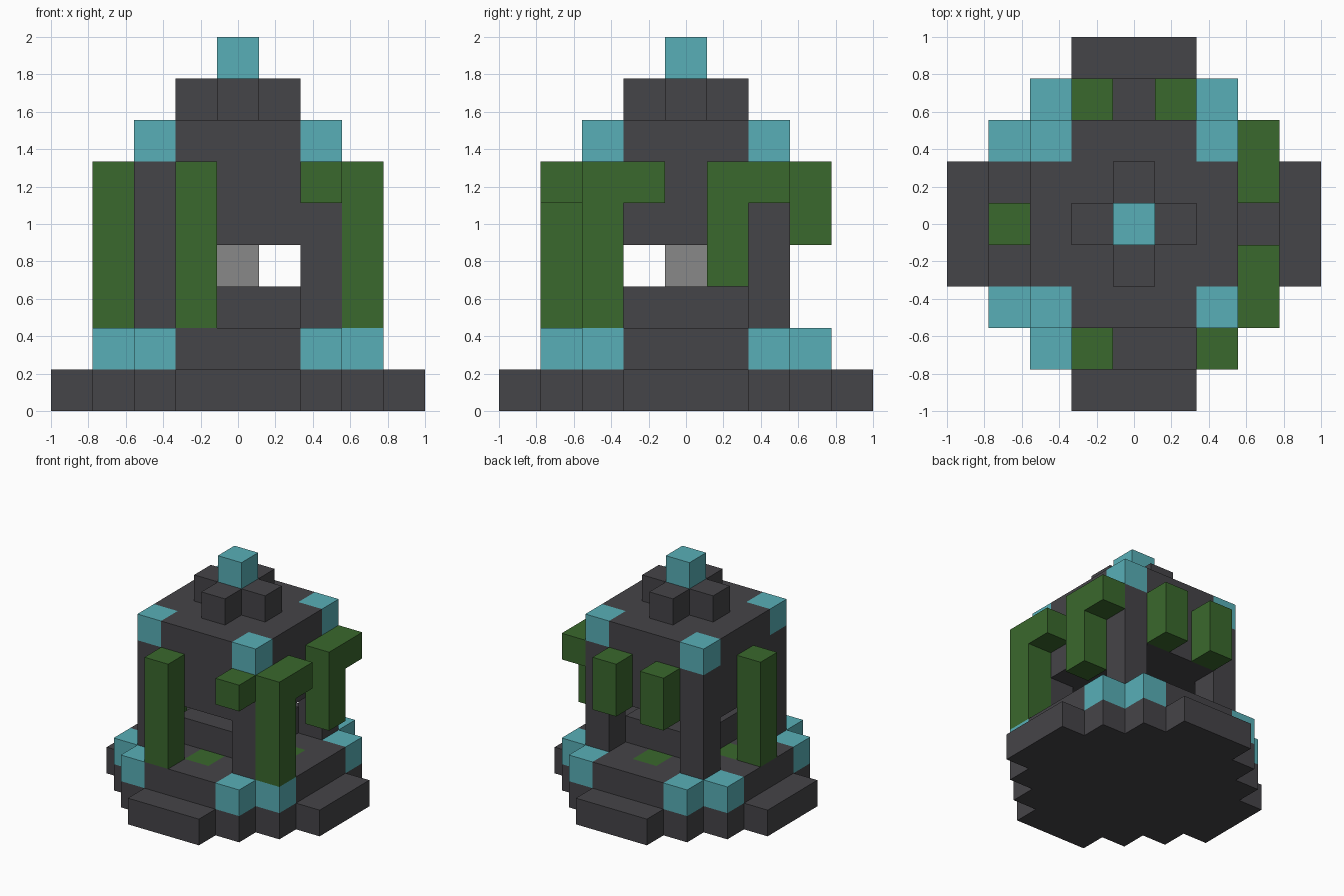
import bpy
import bmesh
from mathutils import Vector

U = 2 / 9  # size of one block

cube = bpy.data.objects.get("Cube")
if cube:
    bpy.data.objects.remove(cube, do_unlink=True)


def material(name, r, g, b):
    mat = bpy.data.materials.new(name)
    mat.use_nodes = True
    mat.diffuse_color = (r, g, b, 1)
    mat.node_tree.nodes["Principled BSDF"].inputs["Base Color"].default_value = (r, g, b, 1)
    return mat


stone = material("dark stone", 0.060, 0.058, 0.065)
trim = material("teal trim", 0.098, 0.429, 0.474)
vine = material("vine green", 0.042, 0.138, 0.026)
grey = material("core grey", 0.246, 0.246, 0.246)


def block(x, y, z):
    """Set of block cells; each argument is an index or an inclusive (low, high) pair."""
    spans = [range(a[0], a[1] + 1) if isinstance(a, tuple) else (a,) for a in (x, y, z)]
    return {(i, j, k) for i in spans[0] for j in spans[1] for k in spans[2]}


def four(x, y, z):
    """Cells mirrored into all four corners."""
    return {c for sx in (-1, 1) for sy in (-1, 1) for c in block(sx * x, sy * y, z)}


def part(name, mat, cells):
    """Outer shell of a group of blocks as one mesh object."""
    bm = bmesh.new()
    corners = {}

    def vert(p):
        key = tuple(round(2 * c) for c in p)
        if key not in corners:
            corners[key] = bm.verts.new((p.x * U, p.y * U, (p.z + 0.5) * U))
        return corners[key]

    for cell in sorted(cells):
        centre = Vector(cell)
        for axis in range(3):
            for sign in (-1, 1):
                n = Vector((0, 0, 0))
                n[axis] = sign
                if tuple(int(c) for c in centre + n) in cells:
                    continue
                a = Vector((0, 0, 0))
                a[(axis + 1) % 3] = 1
                b = n.cross(a)
                ring = [-a - b, a - b, a + b, b - a]
                bm.faces.new([vert(centre + (n + r) / 2) for r in ring])
    mesh = bpy.data.meshes.new(name)
    bm.to_mesh(mesh)
    bm.free()
    mesh.materials.append(mat)
    obj = bpy.data.objects.new(name, mesh)
    bpy.context.collection.objects.link(obj)


MID, WIDE = (-1, 1), (-2, 2)

# Stepped base
part("base_step", stone, block((-4, 4), MID, 0) | block(MID, (-4, 4), 0)
     | block((-3, 3), WIDE, 0) | block(WIDE, (-3, 3), 0))

# Floor with moss patches and teal corners
moss = block(0, -2, 1) | block(0, 2, 1) | block(-2, 0, 1) | block(2, 0, 1)
part("floor", stone, (block((-3, 3), MID, 1) | block(MID, (-3, 3), 1)) - moss)
part("moss_patches", vine, moss)
part("floor_corners", trim, four(2, 2, 1) | four(3, 2, 1) | four(2, 3, 1))

# Inner pedestal and core
part("pedestal", stone, block(MID, MID, 2))
part("core", grey, block(0, 0, 3))

# Pillars carrying the upper body, with teal top corners
roof_corners = four(2, 2, 6)
part("pillars_and_upper_body", stone,
     four(2, 2, (2, 3)) | (block(WIDE, WIDE, (4, 6)) - roof_corners))
part("roof_corners", trim, roof_corners)

# Roof crown and finial
part("roof_crown", stone, block(MID, 0, 7) | block(0, MID, 7))
part("finial", trim, block(0, 0, 8))

# Hanging vines
part("front_vine", vine, block(-1, -3, (2, 5)))
part("front_vine_stub", vine, block(2, -3, 5))
part("left_front_vine", vine, block(3, -2, (2, 5)) | block(3, -1, 5))
part("left_back_vine", vine, block(3, 1, (3, 5)) | block(3, 2, 5))
part("right_vine", vine, block(-3, 0, (2, 5)))
for side, x in (("left", 1), ("right", -1)):
    part("back_vine_" + side, vine, block(x, 3, (4, 5)))
